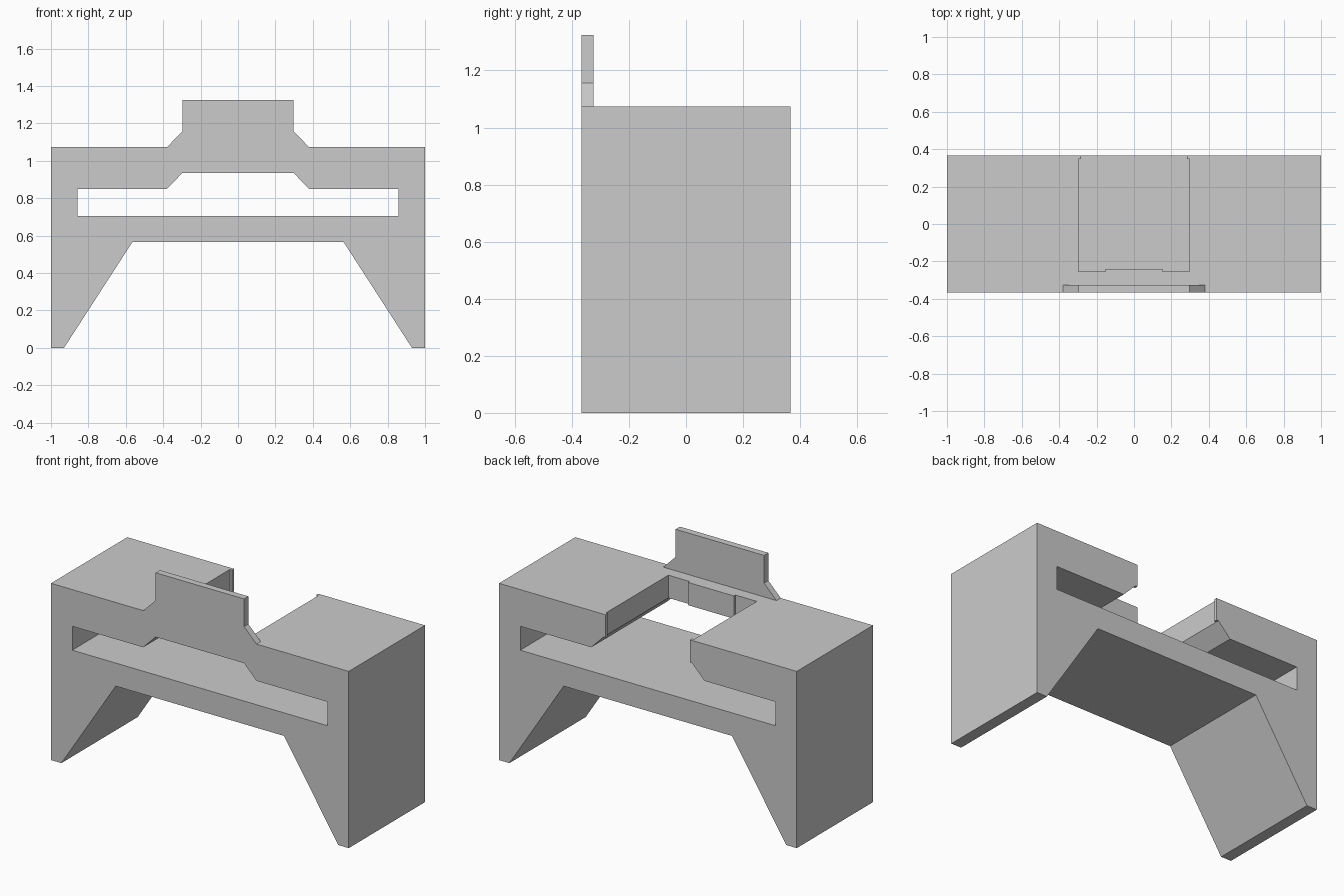
import bpy

cube = bpy.data.objects.get("Cube")
if cube:
    bpy.data.objects.remove(cube, do_unlink=True)

HALF_DEPTH = 0.366
TOP = 1.073        # height of the table top
CEILING = 0.935    # raised ceiling of the slot
NOTCH = 0.297      # half width of the notch and backboard

grey = bpy.data.materials.new("plain grey")
grey.use_nodes = True
colour = (0.6, 0.6, 0.6, 1.0)
grey.diffuse_color = colour
grey.node_tree.nodes["Principled BSDF"].inputs["Base Color"].default_value = colour


def mirrored(half):
    """Complete a right-hand outline with its mirror image across x = 0."""
    return half + [(-x, v) for x, v in reversed(half)]


def prism(name, outline, low, high, axis):
    """Extrude an outline of (x, v) points along y or z."""
    n = len(outline)
    if axis == "y":
        verts = [(x, d, v) for d in (low, high) for x, v in outline]
    else:
        verts = [(x, v, d) for d in (low, high) for x, v in outline]
    faces = [tuple(range(n)), tuple(reversed(range(n, 2 * n)))]
    faces += [(i, i + n, (i + 1) % n + n, (i + 1) % n) for i in range(n)]
    if axis == "z":
        faces = [tuple(reversed(f)) for f in faces]
    mesh = bpy.data.meshes.new(name)
    mesh.from_pydata(verts, [], faces)
    mesh.materials.append(grey)
    obj = bpy.data.objects.new(name, mesh)
    bpy.context.collection.objects.link(obj)
    return obj


def cut(target, cutter):
    """Subtract the cutter, then remove it."""
    mod = target.modifiers.new("cut", "BOOLEAN")
    mod.operation = "DIFFERENCE"
    mod.solver = "EXACT"
    mod.object = cutter
    bpy.context.view_layer.objects.active = target
    bpy.ops.object.modifier_apply(modifier=mod.name)
    bpy.data.objects.remove(cutter, do_unlink=True)


# Body with splayed legs; the outline includes the backboard
body = prism("stand_body", mirrored([
    (0.565, 0.565), (0.93, 0), (1, 0), (1, TOP),
    (0.38, TOP), (NOTCH, 1.157), (NOTCH, 1.325)]),
    -HALF_DEPTH, HALF_DEPTH, "y")
# outline runs counter-clockwise seen from the front

# Leave the backboard only as a thin plate at the front
cut(body, prism("backboard_cutter", mirrored([(1.2, TOP), (1.2, 1.6)]),
                -0.325, 1, "y"))

# Through slot with a raised, chamfered ceiling
cut(body, prism("slot_cutter", mirrored([
    (0.857, 0.705), (0.857, 0.85), (0.38, 0.85), (NOTCH, CEILING)]),
    -1, 1, "y"))

# Notch in the top, with a stepped front wall and small lips at the back
cut(body, prism("notch_cutter", mirrored([
    (0.153, -0.24), (0.153, -0.255), (NOTCH, -0.255),
    (NOTCH, 0.347), (0.283, 0.347), (0.283, 0.6)]),
    0.9, 1.2, "z"))
